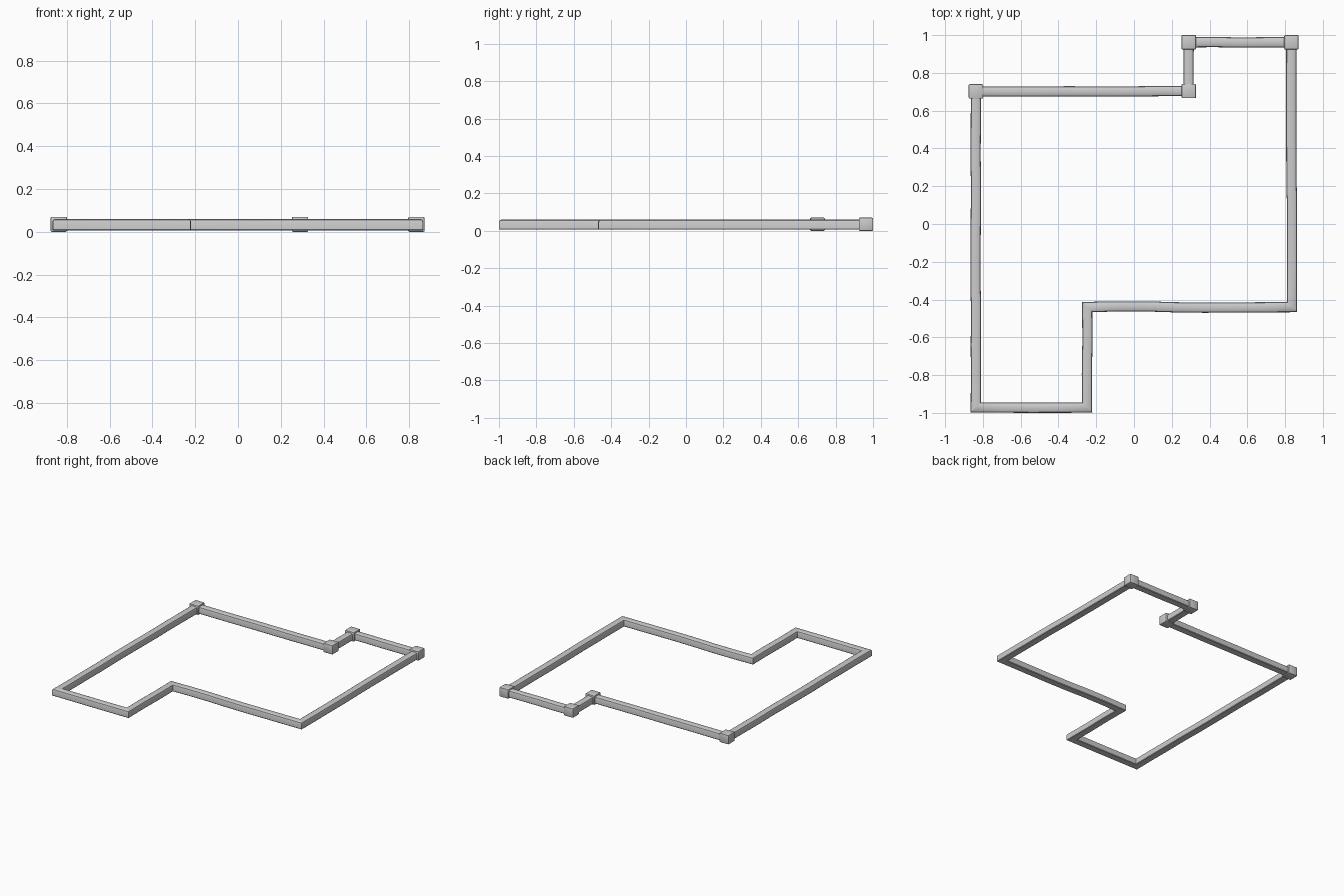
import bpy, bmesh, random
from mathutils import Vector

if "Cube" in bpy.data.objects:
    bpy.data.objects.remove(bpy.data.objects["Cube"])

random.seed(4)

# Centreline corners of the frame, clockwise; the first four carry blocks, the rest are mitred
P = [Vector(p) for p in [(-0.837, 0.702), (0.29, 0.704), (0.29, 0.962), (0.833, 0.962),
                         (0.836, -0.44), (-0.248, -0.44), (-0.248, -0.972), (-0.838, -0.972)]]
BLOCKS = 4
N = len(P)

# Beam cross-section (sideways, height): broad rounded top, softly eased bottom
PROFILE = [(-0.024, 0.007), (0.024, 0.007), (0.027, 0.011), (0.027, 0.047),
           (0.024, 0.055), (0.015, 0.060), (-0.015, 0.060), (-0.024, 0.055),
           (-0.027, 0.047), (-0.027, 0.011)]


def side(i):
    d = (P[(i + 1) % N] - P[i % N]).normalized()
    return Vector((-d.y, d.x))


def end_axis(i, seg):
    """Sideways axis at corner i: square under a block, diagonal at a mitre."""
    i %= N
    if i < BLOCKS:
        return side(seg)
    a, b = side(i - 1), side(i)
    return (a + b) / (1 + a.dot(b))


def finish(bm, name, smooth=True):
    bmesh.ops.recalc_face_normals(bm, faces=bm.faces)
    me = bpy.data.meshes.new(name)
    bm.to_mesh(me)
    bm.free()
    ob = bpy.data.objects.new(name, me)
    bpy.context.collection.objects.link(ob)
    if smooth:
        bpy.ops.object.select_all(action='DESELECT')
        ob.select_set(True)
        bpy.context.view_layer.objects.active = ob
        bpy.ops.object.shade_smooth_by_angle(angle=0.6)
    return ob


def beam(name, i, wobble):
    """Loft the profile from corner i to the next with small hand-hewn wobbles."""
    a, b, s = P[i], P[(i + 1) % N], side(i)
    bm = bmesh.new()
    count = len(wobble) + 1
    rings = []
    for k in range(count + 1):
        t = k / count
        axis = end_axis(i, i) if k == 0 else end_axis(i + 1, i) if k == count else s
        off = wobble[k - 1] if 0 < k < count else 0
        c = a.lerp(b, t) + s * off
        rings.append([bm.verts.new((*(c + axis * u), z)) for u, z in PROFILE])
    m = len(PROFILE)
    for r0, r1 in zip(rings, rings[1:]):
        for j in range(m):
            bm.faces.new((r0[j], r0[(j + 1) % m], r1[(j + 1) % m], r1[j]))
    bm.faces.new(rings[0])
    bm.faces.new(rings[-1])
    finish(bm, name)


# Beams
names = ["back_beam", "back_step_beam", "back_right_beam", "right_beam",
         "front_right_beam", "front_step_beam", "front_left_beam", "left_beam"]
for i, name in enumerate(names):
    n = max(2, int((P[(i + 1) % N] - P[i]).length / 0.18))
    wob = [random.uniform(-0.002, 0.002) for _ in range(n)]
    if name == "front_right_beam":
        wob = [0.001, 0.002, 0.003, 0.001, -0.004, -0.004]
    beam(name, i, wob)

# Corner blocks
for i in range(BLOCKS):
    bm = bmesh.new()
    bmesh.ops.create_cube(bm, size=1)
    bmesh.ops.scale(bm, vec=(0.076, 0.076, 0.07), verts=bm.verts)
    bmesh.ops.bevel(bm, geom=bm.edges[:], offset=0.005, segments=2, profile=0.5, affect='EDGES')
    bmesh.ops.translate(bm, vec=(P[i].x, P[i].y, 0.035), verts=bm.verts)
    finish(bm, f"corner_block_{i + 1}")
